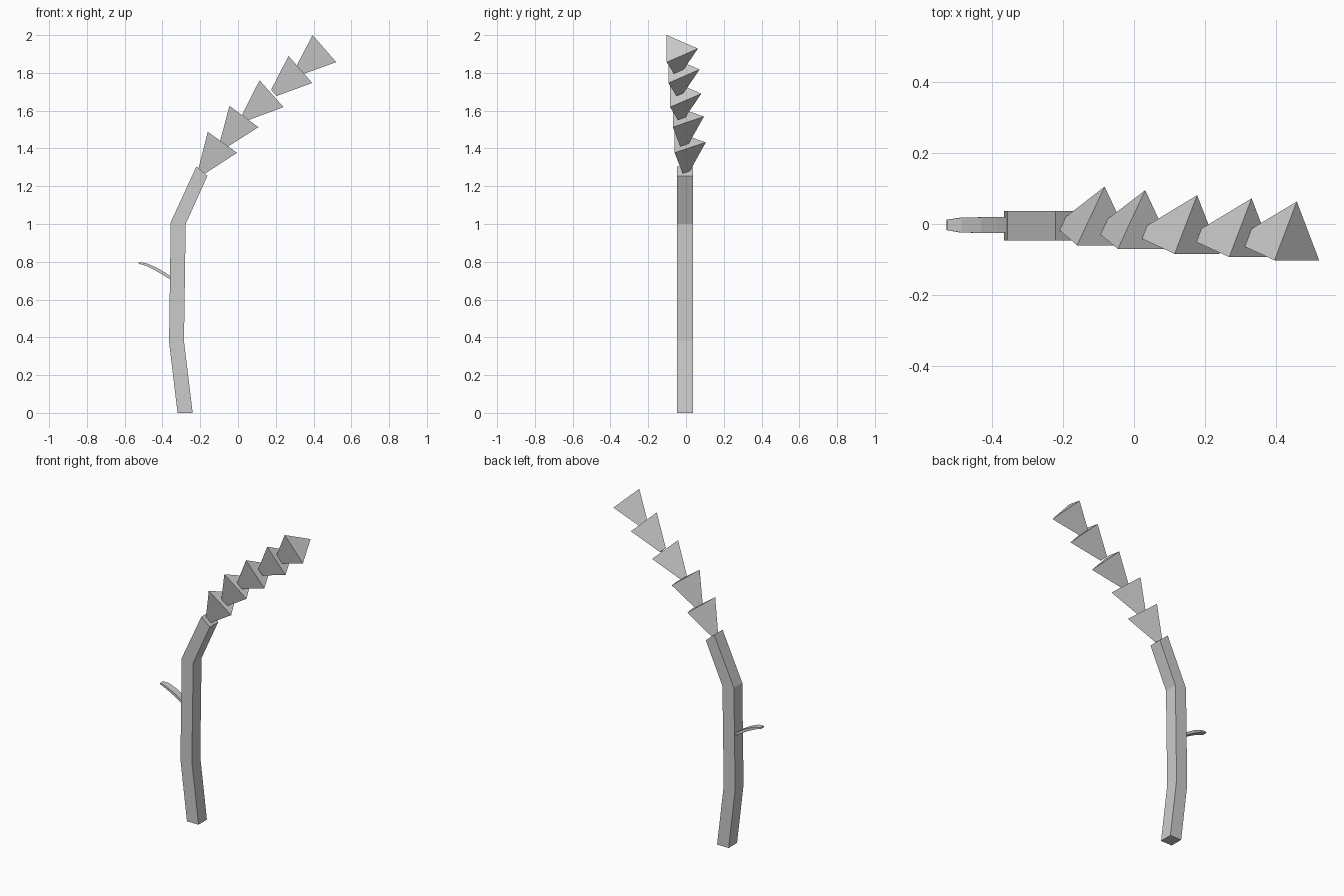
import bpy, bmesh
from mathutils import Vector, Matrix

if "Cube" in bpy.data.objects:
    bpy.data.objects.remove(bpy.data.objects["Cube"])


def finish(name, bm):
    bmesh.ops.recalc_face_normals(bm, faces=bm.faces)
    me = bpy.data.meshes.new(name)
    bm.to_mesh(me)
    bm.free()
    ob = bpy.data.objects.new(name, me)
    bpy.context.collection.objects.link(ob)
    return ob


def swept_bar(name, stations):
    """Loft rectangles; station = (side a xz, side b xz, y min, y max)."""
    bm = bmesh.new()
    rings = []
    for (ax, az), (bx, bz), y0, y1 in stations:
        pts = [(ax, y0, az), (bx, y0, bz), (bx, y1, bz), (ax, y1, az)]
        rings.append([bm.verts.new(p) for p in pts])
    for r, s in zip(rings, rings[1:]):
        for i in range(4):
            j = (i + 1) % 4
            bm.faces.new((r[i], r[j], s[j], s[i]))
    bm.faces.new(rings[0])
    bm.faces.new(rings[-1])
    return finish(name, bm)


# Square bent stem
Y0, Y1 = -0.047, 0.036
swept_bar("stem", [
    ((-0.32, 0.0), (-0.24, 0.0), Y0, Y1),
    ((-0.365, 0.375), (-0.286, 0.38), Y0, Y1),
    ((-0.356, 1.01), (-0.277, 1.0), Y0, Y1),
    ((-0.22, 1.305), (-0.162, 1.255), Y0, Y1),
])

# Thin curved leaf on the left side
swept_bar("leaf", [
    ((-0.34, 0.712), (-0.345, 0.698), -0.025, 0.019),
    ((-0.385, 0.742), (-0.39, 0.726), -0.025, 0.019),
    ((-0.43, 0.769), (-0.436, 0.753), -0.025, 0.019),
    ((-0.485, 0.792), (-0.488, 0.779), -0.024, 0.018),
    ((-0.525, 0.798), (-0.527, 0.790), -0.017, 0.012),
])

# Flower bells: three-sided blunt cones, (top corner xz, right corner xz, y)
BELLS = [
    ((-0.16, 1.488), (-0.005, 1.377), -0.005),
    ((-0.045, 1.625), (0.108, 1.513), -0.015),
    ((0.115, 1.76), (0.24, 1.62), -0.029),
    ((0.267, 1.89), (0.394, 1.746), -0.038),
    ((0.395, 2.0), (0.52, 1.857), -0.047),
]
for n, (a, b, y) in enumerate(BELLS, 1):
    mid = Vector(((a[0] + b[0]) / 2, y, (a[1] + b[1]) / 2))
    side = Vector((b[0] - a[0], 0, b[1] - a[1])).normalized()
    back = Vector((0, 1, 0))
    axis = side.cross(back)          # from tip towards the open end
    if axis.z < 0:
        axis.negate()

    def ring(bm, centre, r):
        return [bm.verts.new(centre + v) for v in (
            back * r, side * r * 0.866 - back * r / 2, -side * r * 0.866 - back * r / 2)]

    bm = bmesh.new()
    base = ring(bm, mid, 0.11)
    tip = ring(bm, mid - axis * 0.188, 0.025)
    bm.faces.new(base)
    bm.faces.new(tip)
    for i in range(3):
        j = (i + 1) % 3
        bm.faces.new((base[i], base[j], tip[j], tip[i]))
    finish(f"flower_bell_{n}", bm)
